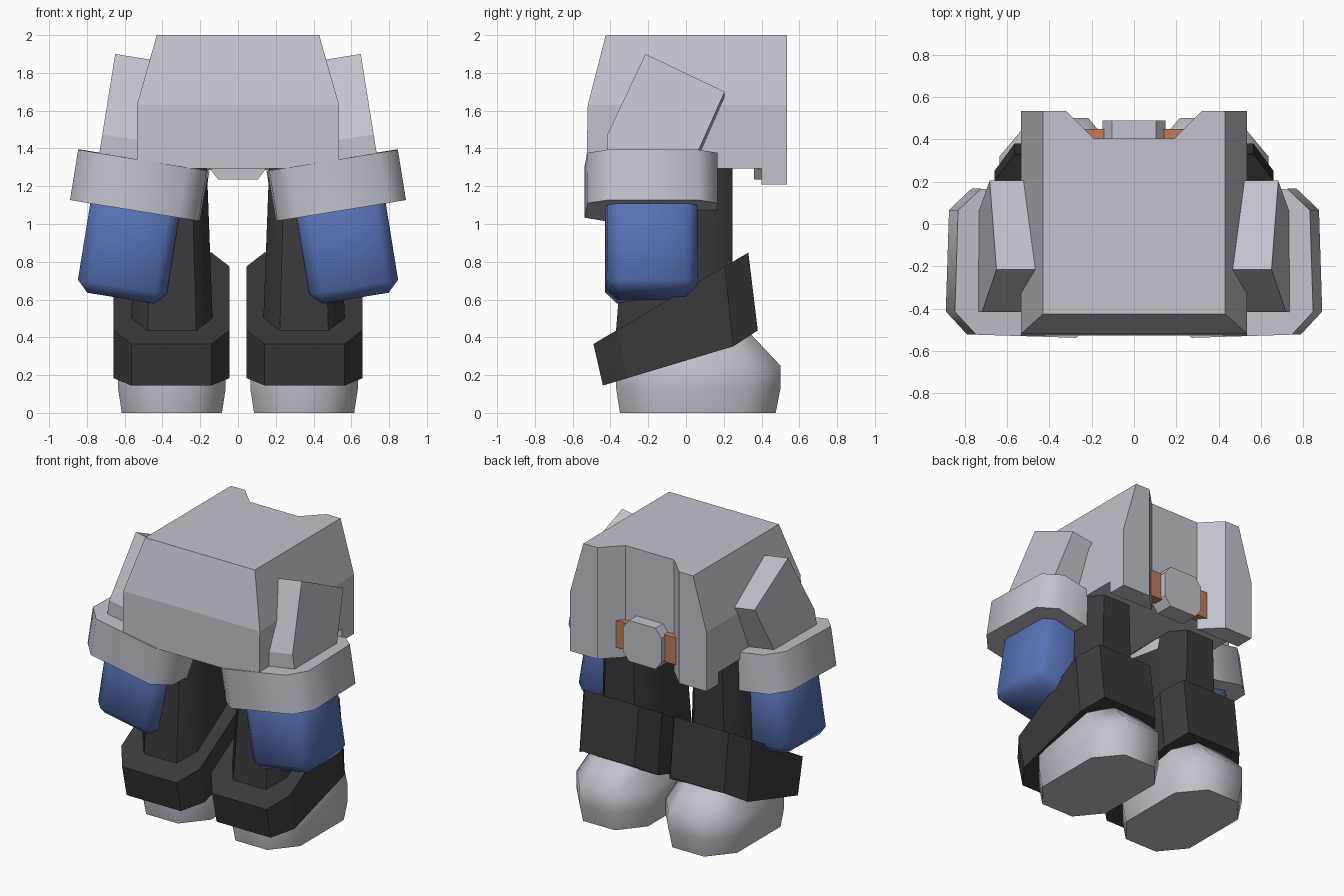
import bpy, bmesh, math
from mathutils import Matrix, Vector

if "Cube" in bpy.data.objects:
    bpy.data.objects.remove(bpy.data.objects["Cube"])


def material(name, rgb):
    m = bpy.data.materials.new(name)
    m.diffuse_color = (*rgb, 1)
    m.use_nodes = True
    m.node_tree.nodes["Principled BSDF"].inputs["Base Color"].default_value = m.diffuse_color
    return m


GREY = material("light_grey", (0.54, 0.54, 0.61))
DARK = material("charcoal", (0.042, 0.041, 0.045))
BLUE = material("blue", (0.095, 0.17, 0.47))
ORANGE = material("orange", (0.55, 0.20, 0.10))


def loft(name, rings, mat, matrix=Matrix(), side=1, bevel=0, smooth=0):
    """Skin a stack of equal-length rings and cap both ends; side=-1 mirrors in x."""
    bm = bmesh.new()
    vs = [[bm.verts.new(p) for p in r] for r in rings]
    n = len(rings[0])
    for a, b in zip(vs, vs[1:]):
        for i in range(n):
            j = (i + 1) % n
            bm.faces.new((a[i], a[j], b[j], b[i]))
    bm.faces.new(vs[0][::-1])
    bm.faces.new(vs[-1])
    if bevel:
        bmesh.ops.bevel(bm, geom=bm.edges[:], offset=bevel, segments=1,
                        profile=0.5, affect='EDGES')
    bm.transform(Matrix.Diagonal((side, 1, 1, 1)) @ matrix)
    bmesh.ops.recalc_face_normals(bm, faces=bm.faces[:])
    me = bpy.data.meshes.new(name)
    bm.to_mesh(me)
    bm.free()
    me.materials.append(mat)
    if smooth:
        me.shade_smooth()
        me.set_sharp_from_angle(angle=math.radians(smooth))
    ob = bpy.data.objects.new(name, me)
    bpy.context.collection.objects.link(ob)
    return ob


def octagon(x0, x1, y0, y1, cx, cy, z):
    """Rectangle with cut corners; z is a number or a function of y."""
    pts = [(x0 + cx, y0), (x1 - cx, y0), (x1, y0 + cy), (x1, y1 - cy),
           (x1 - cx, y1), (x0 + cx, y1), (x0, y1 - cy), (x0, y0 + cy)]
    return [(x, y, z(y) if callable(z) else z) for x, y in pts]


def rect(x0, x1, y0, y1, z):
    return [(x0, y0, z), (x1, y0, z), (x1, y1, z), (x0, y1, z)]


def torso_ring(w, front, z):
    half = [(w, front), (w, 0.535), (0.32, 0.535), (0.19, 0.405)]
    return [(x, y, z) for x, y in half] + [(-x, y, z) for x, y in half[::-1]]


# Torso with a notch down the back
loft("torso", [torso_ring(0.535, -0.527, 1.295), torso_ring(0.535, -0.52, 1.63),
               torso_ring(0.43, -0.425, 2.0)], GREY)

# Belt strip and buckle in the notch
loft("belt", [rect(-0.27, 0.27, 0.38, 0.45, 1.285),
              rect(-0.27, 0.27, 0.38, 0.45, 1.475)], ORANGE)
buckle = [(x, z) for x, z, _ in octagon(-0.15, 0.15, 1.235, 1.525, 0.045, 0.06, 0)]
loft("buckle", [[(x, y, z) for x, z in buckle] for y in (0.36, 0.49)], GREY)

# Tilted frame shared by the arm cuff and arm
arm_frame = (Matrix.Translation((0.52, -0.185, 1.205))
             @ Matrix.Rotation(math.radians(1.8), 4, 'Z')
             @ Matrix.Rotation(math.radians(-9.2), 4, 'Y'))

for s, tag in ((1, "right"), (-1, "left")):
    # Back flap hanging below the torso
    flap = [(0.535, 0.4), (0.535, 0.535), (0.32, 0.535), (0.19, 0.405)]
    loft(f"{tag}_back_flap", [[(x, y, z) for x, y in flap] for z in (1.21, 1.296)],
         GREY, side=s)

    # Slanted shoulder plate
    plate = [(-0.215, 1.9), (0.205, 1.7), (0.03, 1.31), (-0.415, 1.31), (-0.415, 1.475)]
    outer = [Vector((0.65 + (1.9 - z) * 0.16, y, z)) for y, z in plate]
    inner = [p + Vector((-0.3, 0, -0.048)) for p in outer]
    loft(f"{tag}_shoulder_plate", [inner, outer], GREY, side=s)

    # Arm cuff and blue arm
    loft(f"{tag}_arm_cuff",
         [octagon(-0.345, 0.345, -0.345, 0.345, 0.105, 0.105, z) for z in (-0.135, 0.135)],
         GREY, arm_frame, s, smooth=50)
    loft(f"{tag}_arm", [rect(-0.238, 0.238, -0.24, 0.24, z) for z in (-0.605, 0.0)],
         BLUE, arm_frame, s, bevel=0.06, smooth=50)

    # Leg
    loft(f"{tag}_leg", [octagon(0.13, 0.57, -0.375, 0.245, 0.09, 0.11, 0.38),
                        octagon(0.165, 0.535, -0.30, 0.245, 0.08, 0.10, 1.31)],
         DARK, side=s, smooth=50)

    # Sloped trouser hem
    loft(f"{tag}_hem",
         [octagon(0.045, 0.66, -0.44, 0.38, 0.095, 0.13,
                  lambda y: 0.145 + 0.3 * (y + 0.44) + max(0, y - 0.25) * 0.35),
          octagon(0.045, 0.66, -0.49, 0.33, 0.095, 0.125,
                  lambda y: 0.365 + 0.59 * (y + 0.49))], DARK, side=s)

    # Foot
    loft(f"{tag}_foot", [octagon(0.085, 0.615, -0.35, 0.475, 0.14, 0.17, 0),
                         octagon(0.065, 0.635, -0.37, 0.5, 0.15, 0.18, 0.13),
                         octagon(0.065, 0.635, -0.37, 0.5, 0.15, 0.18, 0.25),
                         octagon(0.13, 0.57, -0.28, 0.34, 0.12, 0.14, 0.42)],
         GREY, side=s, smooth=50)
